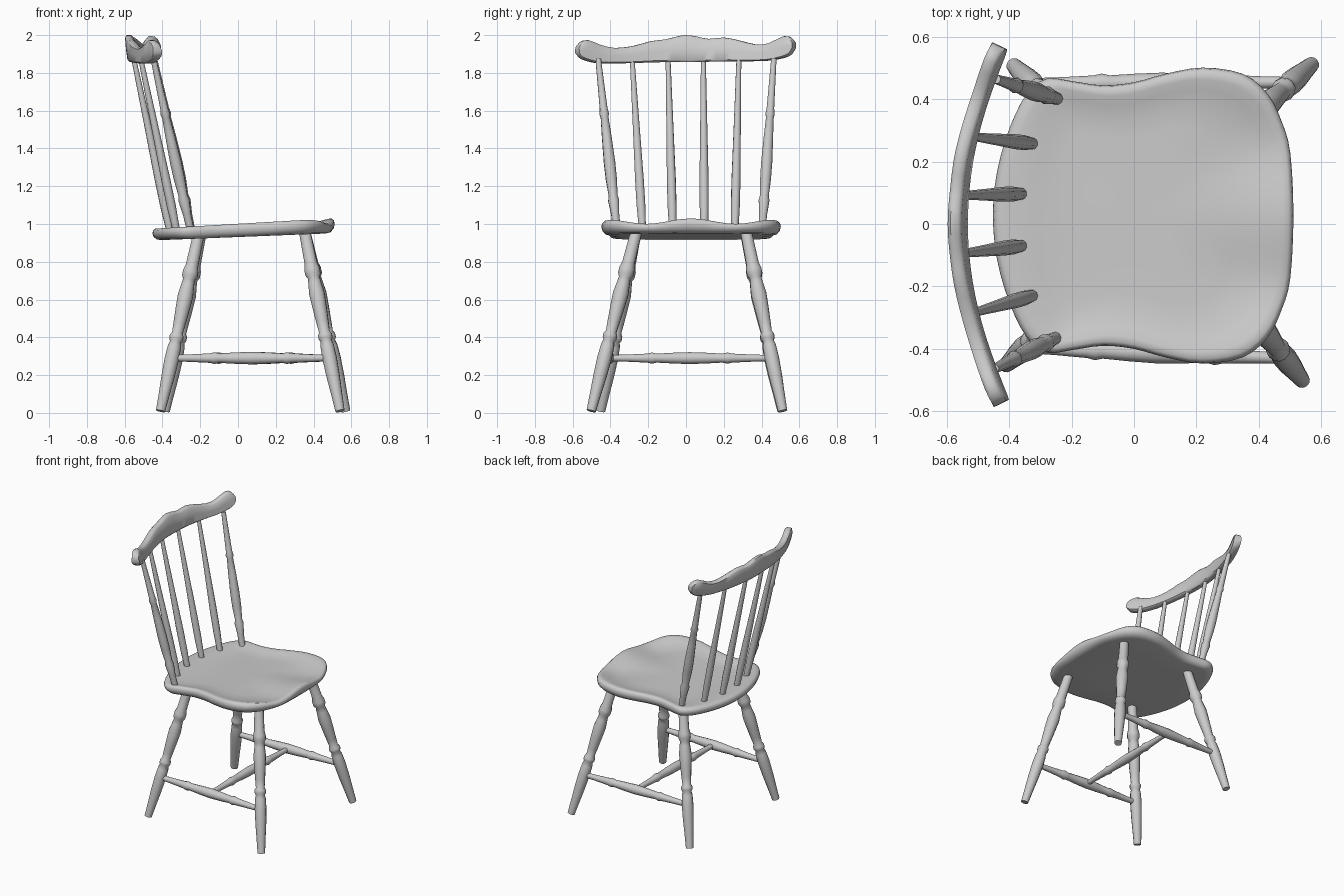
import bpy, bmesh, math
from mathutils import Vector

if "Cube" in bpy.data.objects:
    bpy.data.objects.remove(bpy.data.objects["Cube"])


def loft(name, rings, angle=50):
    """Skin closed cross-sections and cap both ends."""
    bm = bmesh.new()
    vs = [[bm.verts.new(p) for p in ring] for ring in rings]
    n = len(vs[0])
    for a, b in zip(vs, vs[1:]):
        for i in range(n):
            j = (i + 1) % n
            bm.faces.new((a[i], a[j], b[j], b[i]))
    bm.faces.new(vs[0])
    bm.faces.new(vs[-1])
    bmesh.ops.recalc_face_normals(bm, faces=bm.faces[:])
    me = bpy.data.meshes.new(name)
    bm.to_mesh(me)
    bm.free()
    me.shade_smooth()
    me.set_sharp_from_angle(angle=math.radians(angle))
    ob = bpy.data.objects.new(name, me)
    bpy.context.collection.objects.link(ob)
    return ob


def turned(name, start, end, profile, sides=12):
    """Turned rod from start to end; profile is (fraction, radius)."""
    a, b = Vector(start), Vector(end)
    q = (b - a).to_track_quat('Z', 'Y')
    rings = []
    for t, r in profile:
        c = a.lerp(b, t)
        rings.append([c + q @ Vector((r * math.cos(k * math.tau / sides),
                                      r * math.sin(k * math.tau / sides), 0))
                      for k in range(sides)])
    return loft(name, rings)


def smooth_path(pts, steps, closed=False):
    """Catmull-Rom curve through the points."""
    pts = [Vector(p) for p in pts]
    n, out = len(pts), []
    get = (lambda i: pts[i % n]) if closed else (lambda i: pts[max(0, min(n - 1, i))])
    for i in range(n if closed else n - 1):
        p0, p1, p2, p3 = (get(i + k) for k in (-1, 0, 1, 2))
        for s in range(steps):
            t = s / steps
            out.append(0.5 * (2 * p1 + (p2 - p0) * t + (2 * p0 - 5 * p1 + 4 * p2 - p3) * t * t
                              + (3 * p1 - p0 - 3 * p2 + p3) * t ** 3))
    if not closed:
        out.append(pts[-1])
    return out


def ease(v, lo, hi):
    t = max(0.0, min(1.0, (v - lo) / (hi - lo)))
    return t * t * (3 - 2 * t)


# Seat: saddle-shaped board, wavy at the front, rounded rim
SEAT_Y = 0.027
half = [(0.512, 0), (0.502, 0.2), (0.475, 0.3), (0.43, 0.39), (0.35, 0.455), (0.22, 0.475),
        (0.1, 0.455), (0, 0.428), (-0.1, 0.418), (-0.2, 0.432), (-0.28, 0.44),
        (-0.345, 0.39), (-0.40, 0.28), (-0.44, 0.14), (-0.453, 0)]
outline = smooth_path(half + [(x, -y) for x, y in half[-2:0:-1]], 3, closed=True)


def seat_point(p, s, f):
    x, y = 0.03 + s * (p.x - 0.03), s * p.y
    low = 0.913 + (x + 0.45) * 0.04
    top = 0.975 + (x + 0.45) * 0.058
    top -= 0.014 * (1 - math.cos(math.tau * y / 0.46)) * ease(x, 0.1, 0.48)
    if f >= 1:
        top -= 0.022 * ease(1 - s, 0.03, 0.3) * ease(x, -0.38, -0.22)
    return (x, y + SEAT_Y, low + (top - low) * f)


levels = [(0.1, 0), (0.5, 0), (0.9, 0), (0.955, 0.08), (0.988, 0.32), (1, 0.6), (0.992, 0.85),
          (0.968, 1), (0.92, 1), (0.85, 1), (0.75, 1), (0.6, 1), (0.4, 1), (0.2, 1), (0.05, 1)]
loft("seat", [[seat_point(p, s, f) for p in outline] for s, f in levels], 60)

# Legs: splayed, turned with rings
leg_profile = [(0, 0.031), (0.17, 0.034), (0.2, 0.042), (0.23, 0.042), (0.25, 0.032),
               (0.28, 0.035), (0.34, 0.042), (0.42, 0.038), (0.5, 0.033), (0.555, 0.029),
               (0.57, 0.038), (0.59, 0.038), (0.605, 0.03), (0.63, 0.036), (0.7, 0.039),
               (0.8, 0.036), (0.9, 0.03), (1, 0.025)]
legs = {
    "front_leg_left": ((0.355, -0.265, 0.95), (0.54, -0.502, 0.01)),
    "front_leg_right": ((0.355, 0.32, 0.95), (0.57, 0.512, 0.01)),
    "back_leg_left": ((-0.21, -0.27, 0.935), (-0.41, -0.452, 0.01)),
    "back_leg_right": ((-0.20, 0.32, 0.935), (-0.385, 0.508, 0.01)),
}
for name, (a, b) in legs.items():
    turned(name, a, b, leg_profile)


def on_leg(name, z):
    a, b = (Vector(p) for p in legs[name])
    return a.lerp(b, (a.z - z) / (a.z - b.z))


# Stretchers: two along the sides, one joining their middles
stretcher = [(0, 0.017), (0.12, 0.02), (0.24, 0.025), (0.27, 0.031), (0.3, 0.025), (0.4, 0.03),
             (0.5, 0.033), (0.6, 0.03), (0.7, 0.025), (0.73, 0.031), (0.76, 0.025),
             (0.88, 0.02), (1, 0.017)]
mids = []
for side in ("left", "right"):
    a, b = on_leg("back_leg_" + side, 0.29), on_leg("front_leg_" + side, 0.29)
    turned("side_stretcher_" + side, a, b, stretcher)
    mids.append((a + b) / 2)
turned("cross_stretcher", mids[0], mids[1],
       [(t, r * 0.95) for t, r in stretcher])

# Back spindles: thin inner rods, thicker turned outer posts
thin = [(0, 0.019), (0.15, 0.024), (0.3, 0.024), (0.6, 0.019), (1, 0.013)]
post = [(0, 0.02), (0.1, 0.022), (0.18, 0.03), (0.21, 0.024), (0.3, 0.03), (0.4, 0.031),
        (0.55, 0.026), (0.66, 0.021), (0.68, 0.026), (0.71, 0.021), (0.85, 0.018), (1, 0.015)]
spindles = [(-0.25, -0.365, -0.448, -0.465), (-0.325, -0.23, -0.515, -0.285),
            (-0.36, -0.07, -0.552, -0.095), (-0.36, 0.097, -0.552, 0.092),
            (-0.325, 0.258, -0.515, 0.28), (-0.245, 0.402, -0.443, 0.465)]
for i, (x0, y0, x1, y1) in enumerate(spindles):
    outer = i in (0, 5)
    turned("back_post" if outer else "back_spindle", (x0, y0, 0.96), (x1, y1, 1.875),
           post if outer else thin, 10)

# Crest rail: bowed board with scalloped top and eared ends (y, bottom z, top z)
stations = [(-0.576, 1.905, 1.935), (-0.56, 1.88, 1.962), (-0.52, 1.862, 1.973),
            (-0.46, 1.85, 1.95), (-0.38, 1.85, 1.932), (-0.28, 1.852, 1.942),
            (-0.19, 1.855, 1.967), (-0.11, 1.857, 1.977), (-0.05, 1.858, 1.992),
            (0, 1.858, 2.0), (0.06, 1.858, 1.992), (0.12, 1.859, 1.98),
            (0.2, 1.86, 1.987), (0.28, 1.86, 1.972), (0.37, 1.862, 1.95),
            (0.44, 1.865, 1.957), (0.52, 1.88, 1.994), (0.556, 1.9, 1.985), (0.572, 1.93, 1.962)]
section = [(-0.6, 0), (0.6, 0), (1, 0.08), (1, 0.5), (0.85, 0.92),
           (0.45, 1), (-0.45, 1), (-0.85, 0.92), (-1, 0.5), (-1, 0.08)]
rings = []
for y, zb, zt in smooth_path(stations, 2):
    nrm = Vector((1, -0.84 * y, 0)).normalized()
    ring = []
    for u, f in section:
        z = zb + (zt - zb) * f
        x = -0.558 + 0.42 * y * y - (z - 1.86) * 0.14
        ring.append(Vector((x, y, z)) + nrm * u * 0.026)
    rings.append(ring)
loft("crest_rail", rings)
